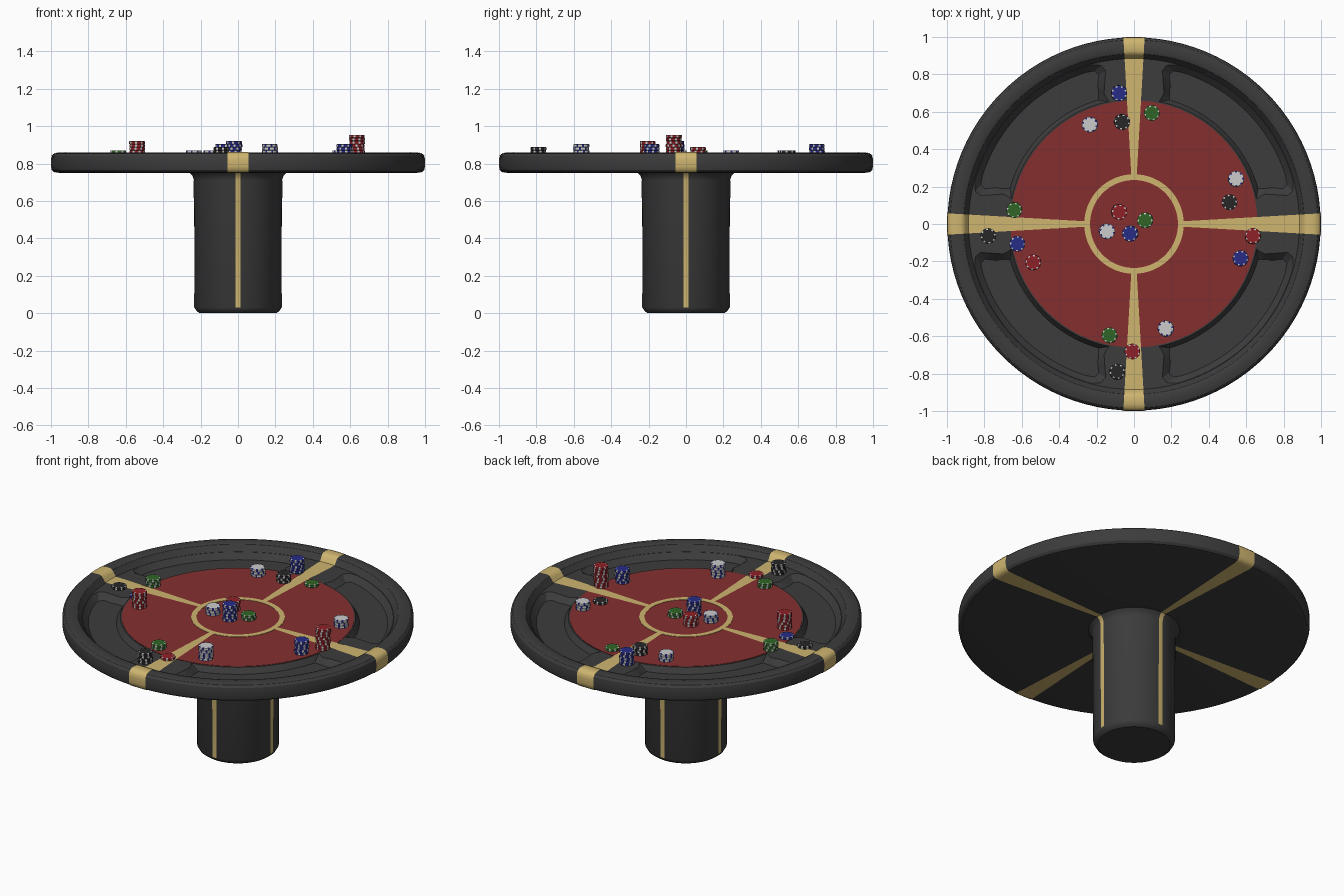
import bpy, bmesh, random
from math import sin, cos, asin, pi, radians, hypot

if "Cube" in bpy.data.objects:
    bpy.data.objects.remove(bpy.data.objects["Cube"])

random.seed(4)

def material(name, r, g, b):
    m = bpy.data.materials.new(name)
    m.diffuse_color = (r, g, b, 1)
    m.use_nodes = True
    m.node_tree.nodes["Principled BSDF"].inputs["Base Color"].default_value = m.diffuse_color
    return m

DARK = material("charcoal", .045, .045, .045)
FELT = material("red_felt", .24, .028, .028)
GOLD = material("gold", .62, .46, .16)
WHITE = material("chip_white", .65, .65, .67)
RED = material("chip_red", .27, .015, .02)
BLUE = material("chip_blue", .02, .025, .24)
GREEN = material("chip_green", .03, .13, .02)
BLACK = material("chip_black", .02, .02, .02)

def finish(bm, name, mats, angle=35):
    bmesh.ops.recalc_face_normals(bm, faces=bm.faces)
    me = bpy.data.meshes.new(name)
    bm.to_mesh(me)
    bm.free()
    ob = bpy.data.objects.new(name, me)
    bpy.context.collection.objects.link(ob)
    for m in mats:
        me.materials.append(m)
    if angle:
        smooth(ob, angle)
    return ob

def smooth(ob, angle):
    bpy.ops.object.select_all(action='DESELECT')
    ob.select_set(True)
    bpy.context.view_layer.objects.active = ob
    bpy.ops.object.shade_smooth_by_angle(angle=radians(angle))

def lathe(bm, profile, n, origin=(0, 0, 0), turn=0, paint=None):
    """Revolve (r, z) points; r = 0 makes a pole. paint(row, segment) gives a material index."""
    ox, oy, oz = origin
    rows = []
    for r, z in profile:
        if r == 0:
            rows.append([bm.verts.new((ox, oy, oz + z))] * n)
        else:
            rows.append([bm.verts.new((ox + r * cos(turn + 2 * pi * i / n),
                                       oy + r * sin(turn + 2 * pi * i / n), oz + z)) for i in range(n)])
    for k in range(len(rows) - 1):
        for i in range(n):
            j = (i + 1) % n
            quad = [rows[k][i], rows[k][j], rows[k + 1][j], rows[k + 1][i]]
            f = bm.faces.new(list(dict.fromkeys(quad)))
            if paint:
                f.material_index = paint(k, i)

# Table body: playing surface, raised rim, underside and pedestal in one profile
TOP = .818
rim = [(.885, TOP), (.90, .838), (.91, .853), (.925, .859), (.962, .859), (.984, .853),
       (.995, .84), (.998, .82), (.998, .785), (.994, .767), (.982, .755), (.96, .751)]
leg = [(.26, .751), (.243, .735), (.235, .71), (.232, .03)]
bm = bmesh.new()
lathe(bm, [(0, TOP)] + rim + leg + [(.222, .012), (.205, 0), (0, 0)], 96)
table = finish(bm, "table_body", [DARK], 0)

# Tray cutters: an arc-shaped recess with flared inner corners in each quadrant
def tray_outline(r_out, r_in, a, corners, b):
    arc = [(r_out * cos(radians(t)), r_out * sin(radians(t)))
           for t in [a + (90 - 2 * a) * i / 20 for i in range(21)]]
    inner = [(r_in * cos(radians(t)), r_in * sin(radians(t)))
             for t in [90 - b - (90 - 2 * b) * i / 20 for i in range(21)]]
    return arc + corners + inner + [(y, x) for x, y in reversed(corners)]

edge = tray_outline(.882, .668, 15, [(.175, .848), (.152, .82), (.16, .70), (.15, .68)], 11.5)
floor = tray_outline(.85, .69, 17.5, [(.21, .818), (.188, .795), (.195, .735), (.19, .715)], 16)
for q in range(4):
    c, s = cos(q * pi / 2), sin(q * pi / 2)
    bm = bmesh.new()
    loops = [[bm.verts.new((x * c - y * s, x * s + y * c, z)) for x, y in pts]
             for pts, z in ((floor, .784), (edge, TOP), (edge, .9))]
    bm.faces.new(loops[0])
    bm.faces.new(loops[2])
    for lo, hi in zip(loops, loops[1:]):
        for i in range(len(lo)):
            j = (i + 1) % len(lo)
            bm.faces.new((lo[i], lo[j], hi[j], hi[i]))
    cutter = finish(bm, "tray_cutter", [DARK], 0)
    mod = table.modifiers.new("tray", 'BOOLEAN')
    mod.operation, mod.object, mod.solver = 'DIFFERENCE', cutter, 'EXACT'
    bpy.context.view_layer.objects.active = table
    bpy.ops.object.modifier_apply(modifier=mod.name)
    bpy.data.objects.remove(cutter)
smooth(table, 30)

# Felt disc and gold centre ring
bm = bmesh.new()
lathe(bm, [(0, TOP + .002), (.66, TOP + .002), (.66, TOP - .002), (0, TOP - .002)], 96)
finish(bm, "felt", [FELT])
bm = bmesh.new()
lathe(bm, [(.235, TOP), (.235, TOP + .004), (.266, TOP + .004), (.266, TOP), (.235, TOP)], 96)
bmesh.ops.remove_doubles(bm, verts=bm.verts, dist=1e-5)
finish(bm, "centre_ring", [GOLD])

# Gold stripes hugging the profile from ring, over the rim, under the top and down the pedestal
path = [(.25, TOP + .002), (.66, TOP + .002)] + rim + leg
for q in range(4):
    bm = bmesh.new()
    rows = []
    for k, (r, z) in enumerate(path):
        (r0, z0), (r1, z1) = path[max(k - 1, 0)], path[min(k + 1, len(path) - 1)]
        d = hypot(r1 - r0, z1 - z0)
        rr, zz = r - .002 * (z1 - z0) / d, z + .002 * (r1 - r0) / d
        w = .014 + .043 * max(0, (r - .25) / .75)
        a = asin(w / rr)
        rows.append([bm.verts.new((rr * cos(q * pi / 2 + a * t), rr * sin(q * pi / 2 + a * t), zz))
                     for t in (-1, -.5, 0, .5, 1)])
    for lo, hi in zip(rows, rows[1:]):
        for i in range(4):
            bm.faces.new((lo[i], lo[i + 1], hi[i + 1], hi[i]))
    finish(bm, "gold_stripe", [GOLD])

# Poker chip stacks: x, y, count, by colour
R, T = .042, .0166
chip = [(0, 0), (.93 * R, 0), (R, .12 * T), (R, .88 * T), (.93 * R, T), (.78 * R, T), (0, T)]
stacks = {
    "red": (RED, WHITE, [(.635, -.065, 8), (-.01, -.68, 1), (-.54, -.205, 6), (-.08, .065, 4)]),
    "blue": (BLUE, WHITE, [(-.08, .70, 5), (.57, -.185, 5), (-.625, -.105, 1), (-.02, -.05, 6)]),
    "green": (GREEN, WHITE, [(.095, .595, 1), (-.13, -.595, 2), (-.64, .075, 3), (.06, .02, 2)]),
    "black": (BLACK, WHITE, [(-.065, .545, 3), (.51, .115, 1), (-.09, -.79, 4), (-.78, -.065, 1)]),
    "white": (WHITE, BLUE, [(-.235, .53, 3), (.545, .24, 3), (.17, -.56, 5), (-.145, -.04, 3)]),
}
for colour, (body, spot, places) in stacks.items():
    for x, y, count in places:
        bm = bmesh.new()
        for k in range(count):
            at = (x + random.uniform(-.002, .002), y + random.uniform(-.002, .002), TOP + .003 + k * T)
            lathe(bm, chip, 24, at, random.uniform(0, pi),
                  lambda row, i: 1 if i % 3 == 0 and 1 <= row <= 4 else 0)
        finish(bm, colour + "_chip_stack", [body, spot])
